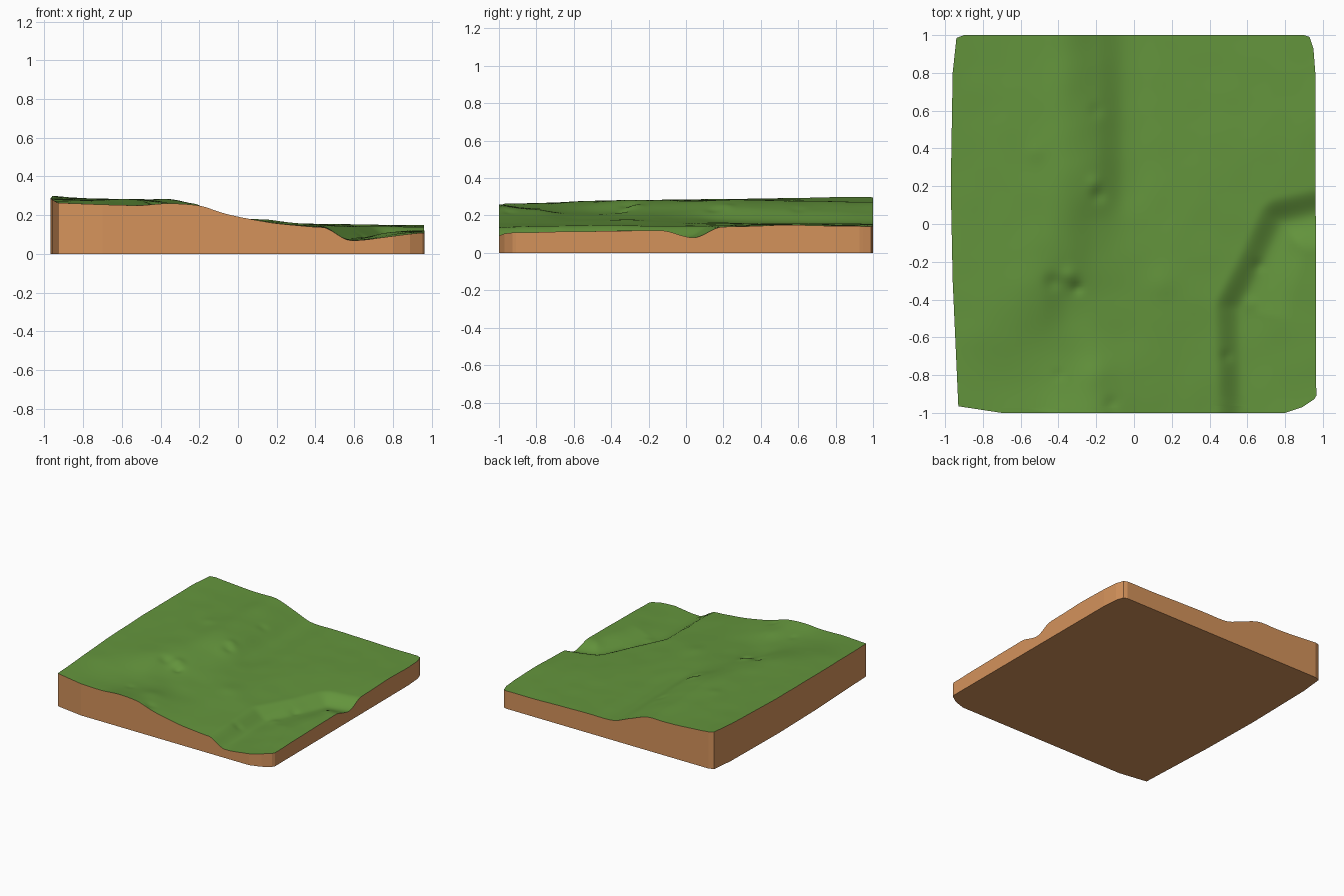
import bpy, bmesh, math
from mathutils import Vector, noise

if "Cube" in bpy.data.objects:
    bpy.data.objects.remove(bpy.data.objects["Cube"])

# Height control net: columns along x, one row per y
XS = [-.97, -.7, -.5, -.35, -.2, -.05, .15, .4, .97]
ROWS = [
    (-1.0, [.265, .255, .250, .260, .250, .203, .165, .140, .120]),
    (-.8, [.268, .255, .240, .232, .225, .195, .165, .145, .130]),
    (-.6, [.273, .270, .245, .220, .205, .185, .168, .147, .135]),
    (-.4, [.278, .280, .270, .222, .205, .186, .173, .150, .135]),
    (-.25, [.280, .283, .280, .250, .212, .190, .172, .150, .135]),
    (0.0, [.285, .283, .280, .268, .222, .185, .165, .152, .135]),
    (.2, [.288, .284, .280, .282, .245, .175, .160, .155, .138]),
    (.5, [.292, .285, .278, .277, .235, .165, .158, .155, .147]),
    (1.0, [.303, .278, .270, .267, .215, .160, .157, .150, .142]),
]
YS = [r[0] for r in ROWS]
RIVER = [Vector(p) for p in [(.585, -1.1), (.58, -.8), (.57, -.45), (.7, -.2), (.79, .0), (1.05, .06)]]
LEFT = [(-1, -.70), (-.965, -.93), (-.3, -.96), (.2, -.97), (.8, -.96), (.985, -.94), (1, -.90)]
RIGHT = [(-1, .80), (-.97, .89), (-.92, .965), (.8, .96), (.93, .95), (.99, .93), (1, .90)]
# Small bumps and dents: x, y, radius, height
BUMPS = [(-.2, .6, .05, -.006), (-.19, .15, .05, -.012), (-.21, .22, .05, .008),
         (-.43, -.31, .06, -.012), (-.3, -.34, .04, -.014), (-.34, -.27, .06, .012),
         (-.12, -.95, .05, -.008), (-.52, .38, .07, .004), (.15, -.32, .1, .004),
         (.49, -.7, .04, -.008), (.66, -.22, .04, -.008), (.62, -.42, .05, .006),
         (.87, -.09, .08, .006), (-.2, -.8, .1, .006), (-.4, -.8, .04, -.005)]


def lerp_table(table, t):
    for (a, va), (b, vb) in zip(table, table[1:]):
        if t <= b:
            return va + (vb - va) * (t - a) / (b - a)
    return table[-1][1]


def cubic(ks, vs, t):
    """Smooth curve through the values vs at the knots ks."""
    t = min(max(t, ks[0]), ks[-1])
    i = 0
    while i < len(ks) - 2 and t > ks[i + 1]:
        i += 1

    def slope(k):
        a, b = max(k - 1, 0), min(k + 1, len(ks) - 1)
        return (vs[b] - vs[a]) / (ks[b] - ks[a])
    h = ks[i + 1] - ks[i]
    u = (t - ks[i]) / h
    return ((2*u**3 - 3*u*u + 1) * vs[i] + (u**3 - 2*u*u + u) * h * slope(i)
            + (3*u*u - 2*u**3) * vs[i + 1] + (u**3 - u*u) * h * slope(i + 1))


def smooth(t):
    t = min(max(t, 0), 1)
    return t * t * (3 - 2 * t)


def river_distance(x, y):
    """Signed distance to the river bed, positive on its left bank."""
    p, best, sign = Vector((x, y)), 9, 1
    for a, b in zip(RIVER, RIVER[1:]):
        d = b - a
        q = a + d * min(max((p - a).dot(d) / d.length_squared, 0), 1)
        dist = (p - q).length
        if dist < best:
            best = dist
            sign = 1 if d.x * (y - a.y) - d.y * (x - a.x) > 0 else -1
    return best * sign


def height(x, y):
    z = cubic(YS, [cubic(XS, r[1], x) for r in ROWS], y)
    d = river_distance(x, y)
    floor = .07 + .012 * (y + 1)
    if d > 0:
        z = floor + (z - floor) * smooth(d / .15)
    else:
        plain = .107 + .017 * (y + 1)
        width = .38 - .2 * smooth((y + 1) / .9)
        z = floor + (plain - floor) * smooth(-d / width)
    for bx, by, r, h in BUMPS:
        z += h * math.exp(-((x - bx)**2 + (y - by)**2) / (r * r) * 2)
    return z + .0025 * noise.noise(Vector((x * 6, y * 6, 3.7)))


def material(name, rgb):
    m = bpy.data.materials.new(name)
    m.diffuse_color = (*rgb, 1)
    m.use_nodes = True
    m.node_tree.nodes["Principled BSDF"].inputs["Base Color"].default_value = m.diffuse_color
    return m


# Grass surface: grid stretched to the rounded outline
N = 110
ys = sorted({round(-1 + 2 * i / N, 4) for i in range(N + 1)} | {-.97, -.965, .985, .99})
bm = bmesh.new()
grid = []
for y in ys:
    x0, x1 = lerp_table(LEFT, y), lerp_table(RIGHT, y)
    row = []
    for i in range(N + 1):
        x = x0 + (x1 - x0) * i / N
        row.append(bm.verts.new((x, y, height(x, y))))
    grid.append(row)
for r0, r1 in zip(grid, grid[1:]):
    for i in range(N):
        bm.faces.new((r0[i], r0[i + 1], r1[i + 1], r1[i])).smooth = True

# Earth walls and underside, with their own rim so the edge stays sharp
rim = grid[0] + [r[-1] for r in grid[1:]] + grid[-1][-2::-1] + [r[0] for r in grid[-2:0:-1]]
top = [bm.verts.new(v.co) for v in rim]
low = [bm.verts.new((v.co.x, v.co.y, 0)) for v in rim]
n = len(rim)
for i in range(n):
    j = (i + 1) % n
    bm.faces.new((low[i], low[j], top[j], top[i])).material_index = 1
bm.faces.new(low[::-1]).material_index = 1

mesh = bpy.data.meshes.new("terrain_block")
bm.to_mesh(mesh)
bm.free()
mesh.materials.append(material("grass_green", (.127, .30, .046)))
mesh.materials.append(material("earth_tan", (.66, .29, .105)))
bpy.context.collection.objects.link(bpy.data.objects.new("terrain_block", mesh))
